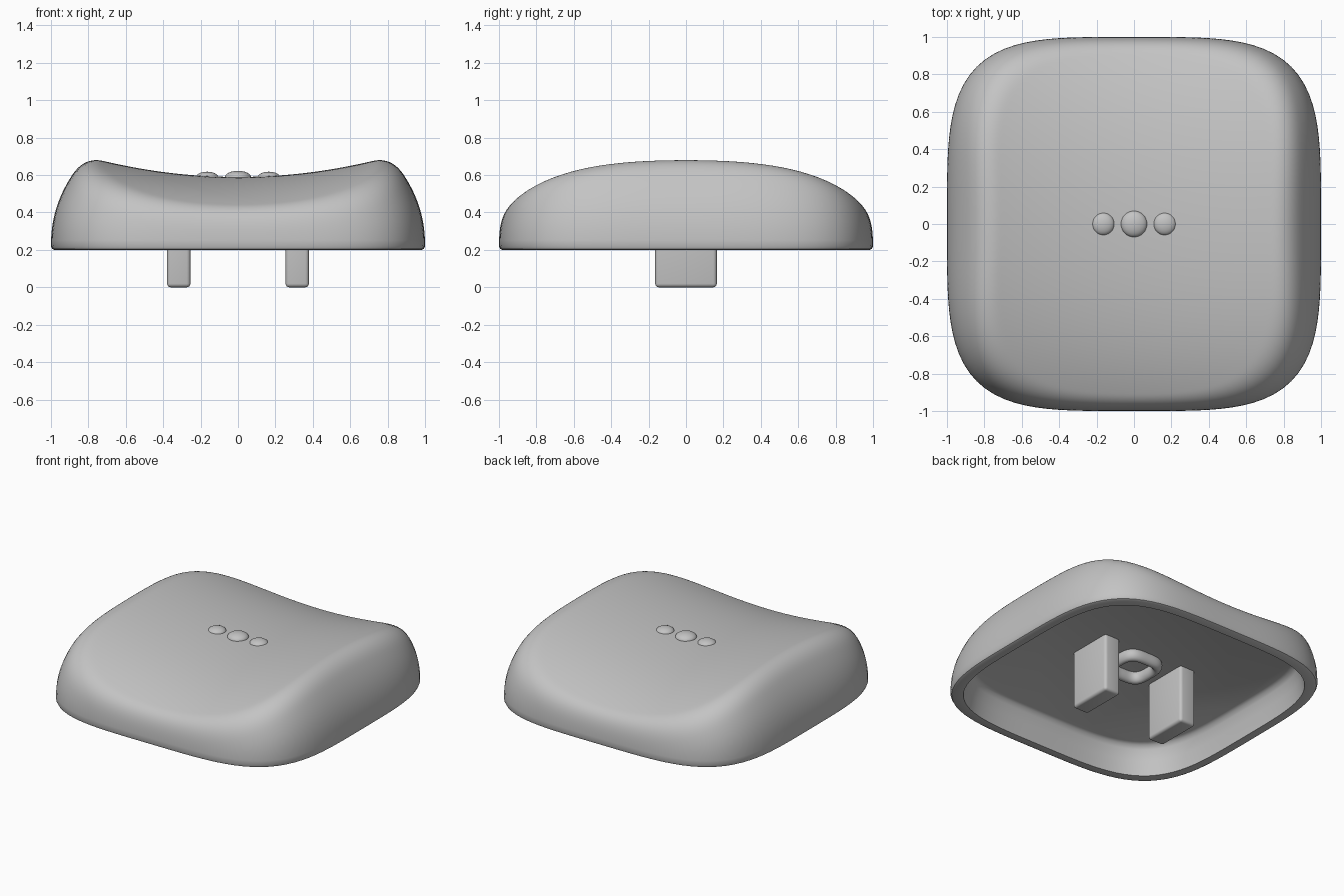
import bpy
import bmesh
import math
from math import cos, sin, pi

cube = bpy.data.objects.get("Cube")
if cube:
    bpy.data.objects.remove(cube, do_unlink=True)

grey = bpy.data.materials.new("plain_grey")
grey.use_nodes = True
colour = (0.55, 0.55, 0.55, 1)
grey.diffuse_color = colour
grey.node_tree.nodes["Principled BSDF"].inputs["Base Color"].default_value = colour

SIDES = 128
BASE = 0.2
CEILING = 0.41


def finish(name, bm, angle=40):
    bmesh.ops.recalc_face_normals(bm, faces=bm.faces)
    mesh = bpy.data.meshes.new(name)
    bm.to_mesh(mesh)
    bm.free()
    obj = bpy.data.objects.new(name, mesh)
    bpy.context.collection.objects.link(obj)
    mesh.materials.append(grey)
    bpy.ops.object.select_all(action='DESELECT')
    obj.select_set(True)
    bpy.context.view_layer.objects.active = obj
    bpy.ops.object.shade_smooth_by_angle(angle=math.radians(angle))
    return obj


def outline(scale, power=4):
    """Rounded square, as points spaced evenly by angle."""
    points = []
    for i in range(SIDES):
        a = 2 * pi * i / SIDES
        r = scale * (abs(cos(a)) ** power + abs(sin(a)) ** power) ** (-1 / power)
        points.append((r * cos(a), r * sin(a)))
    return points


def bridge(bm, a, b):
    for i in range(SIDES):
        j = (i + 1) % SIDES
        bm.faces.new((a[i], a[j], b[j], b[i]))


def ring(bm, scale, height):
    return [bm.verts.new((x, y, height(x, y))) for x, y in outline(scale)]


def cap_height(scale):
    """Saddle-shaped top blended softly into the curved side wall."""
    wall = BASE + 0.02 + ((1 - scale) / 0.91) ** (1 / 2.2) * 0.98

    def height(x, y):
        top = 0.59 + 0.165 * x * x - 0.13 * y * y - 0.06 * y ** 4
        k = 0.12
        h = max(k - abs(top - wall), 0)
        return min(top, wall) - h * h / (4 * k)
    return height


# Hollow cap: ceiling, inner wall, rim, side wall and dished top
bm = bmesh.new()
rings = []
inner = [(0.865, CEILING), (0.885, CEILING - 0.01), (0.9, CEILING - 0.035),
         (0.915, 0.3), (0.93, BASE), (0.982, BASE),
         (0.994, BASE + 0.006)]
for scale, z in inner:
    rings.append(ring(bm, scale, lambda x, y, z=z: z))
STEPS = 56
for i in range(STEPS):
    scale = 1 - (i / STEPS) ** 1.9
    rings.append(ring(bm, scale, cap_height(scale)))
for a, b in zip(rings, rings[1:]):
    bridge(bm, a, b)
bm.faces.new(rings[0])
centre = bm.verts.new((0, 0, 0.59))
last = rings[-1]
for i in range(SIDES):
    bm.faces.new((last[i], last[(i + 1) % SIDES], centre))
finish("hollow_cap", bm)

# Two mounting posts under the ceiling
for side, name in ((-1, "right_post"), (1, "left_post")):
    bm = bmesh.new()
    bmesh.ops.create_cube(bm, size=1)
    for v in bm.verts:
        v.co.x = v.co.x * 0.125 + side * 0.317
        v.co.y *= 0.33
        v.co.z = (v.co.z + 0.5) * (CEILING + 0.01)
    bmesh.ops.bevel(bm, geom=[e for e in bm.edges], offset=0.02,
                    segments=4, profile=0.5, affect='EDGES')
    finish(name, bm)

# Rounded square ring between the posts
bm = bmesh.new()
loops = []
for i in range(16):
    a = 2 * pi * i / 16
    z = CEILING - 0.03 + 0.045 * sin(a)
    loops.append([bm.verts.new((x, y, z))
                  for x, y in outline(0.128 + 0.03 * cos(a), 3.5)])
for i, loop in enumerate(loops):
    bridge(bm, loop, loops[(i + 1) % len(loops)])
finish("under_ring", bm)

# Three touch bumps on the dished top
for x, radius, name in ((-0.165, 0.06, "right_bump"), (0, 0.07, "middle_bump"),
                        (0.165, 0.06, "left_bump")):
    bm = bmesh.new()
    bmesh.ops.create_uvsphere(bm, u_segments=32, v_segments=20, radius=radius)
    for v in bm.verts:
        v.co.z = v.co.z * 0.5 + 0.588
        v.co.x += x
    finish(name, bm)
